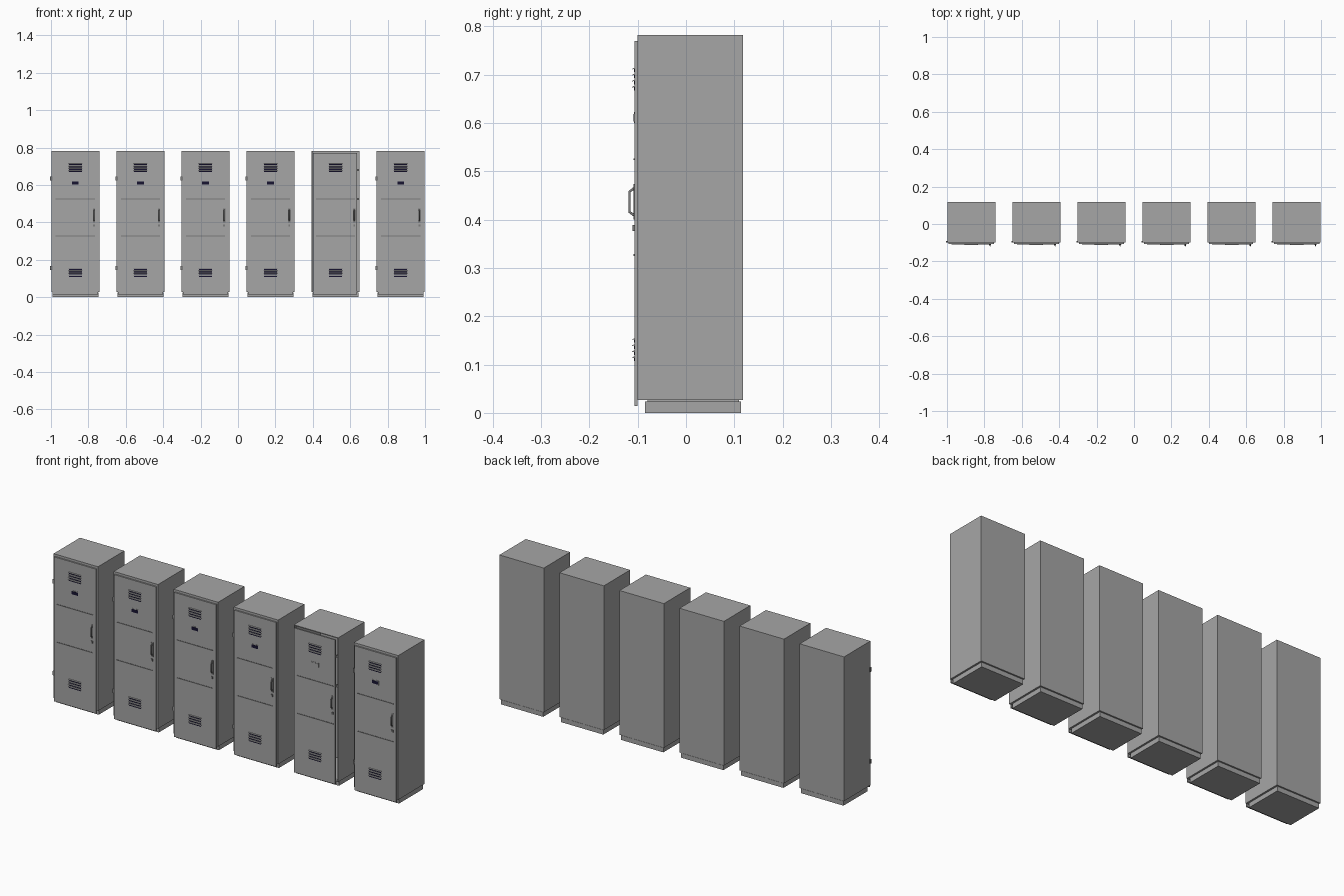
import bpy, bmesh, math
from mathutils import Matrix, Vector

if "Cube" in bpy.data.objects:
    bpy.data.objects.remove(bpy.data.objects["Cube"])


def material(name, rgb):
    m = bpy.data.materials.new(name)
    m.diffuse_color = (*rgb, 1)
    m.use_nodes = True
    m.node_tree.nodes["Principled BSDF"].inputs["Base Color"].default_value = m.diffuse_color
    return m


GREY = material("locker grey", (0.38, 0.38, 0.38))
HANDLE = material("handle grey", (0.2, 0.2, 0.2))
DARK = material("dark slot", (0.008, 0.006, 0.03))


def add_box(bm, x0, x1, y0, y1, z0, z1, tilt=0):
    """Box from its bounds, optionally tilted about the x axis."""
    c = Vector(((x0 + x1) / 2, (y0 + y1) / 2, (z0 + z1) / 2))
    mat = (Matrix.Translation(c) @ Matrix.Rotation(tilt, 4, 'X')
           @ Matrix.Diagonal((x1 - x0, y1 - y0, z1 - z0, 1)))
    bmesh.ops.create_cube(bm, size=1, matrix=mat)


def part(name, mat, boxes, cx):
    bm = bmesh.new()
    for b in boxes:
        add_box(bm, *b)
    me = bpy.data.meshes.new(name)
    bm.to_mesh(me)
    bm.free()
    me.materials.append(mat)
    ob = bpy.data.objects.new(name, me)
    ob.location.x = cx
    bpy.context.collection.objects.link(ob)
    return ob


def handle(cx):
    """Trapezoid grip bent from one bar."""
    cu = bpy.data.curves.new("door_handle", 'CURVE')
    cu.dimensions = '3D'
    cu.bevel_depth = 0.003
    cu.bevel_resolution = 1
    cu.use_fill_caps = True
    sp = cu.splines.new('POLY')
    pts = [(-0.106, 0.466), (-0.117, 0.458), (-0.117, 0.416), (-0.106, 0.408)]
    sp.points.add(len(pts) - 1)
    for p, (y, z) in zip(sp.points, pts):
        p.co = (0.1, y, z, 1)
    cu.materials.append(HANDLE)
    ob = bpy.data.objects.new("door_handle", cu)
    ob.location.x = cx
    bpy.context.collection.objects.link(ob)


W = 0.1285            # half width of a locker
FY, BY = -0.1, 0.118  # front and back of the body
Z0, Z1 = 0.027, 0.782
DY = -0.107           # door face

for i in range(6):
    cx = -0.8695 + i * 0.3478
    is_open = i == 4

    # plinth, with a thin shadow gap under the body
    part("plinth", GREY, [(-W + .006, W - .006, -0.085, 0.114, 0, 0.024),
                          (-W + .01, W - .01, -0.08, 0.11, 0.024, Z0)], cx)

    # cabinet body: a hollow shell where the door leaves a gap
    if is_open:
        t = 0.004
        part("cabinet_shell", GREY, [
            (-W, -W + t, FY, BY, Z0, Z1), (W - t, W, FY, BY, Z0, Z1),
            (-W + t, W - t, BY - t, BY, Z0, Z1),
            (-W + t, W - t, FY, BY - t, Z0, Z0 + t),
            (-W + t, W - t, FY, BY - t, Z1 - t, Z1)], cx)
        part("strike_plates", HANDLE, [
            (W - .016, W - t, -0.097, -0.088, z - .006, z + .006)
            for z in (0.525, 0.68)], cx)
    else:
        part("cabinet_body", GREY, [(-W, W, -0.095, BY, Z0, Z1)], cx)
        part("front_frame", GREY, [(-W, W, FY, -0.095, Z0, Z1)], cx)
        part("hinges", HANDLE, [
            (-W - .006, -W + .008, -0.1, -0.092, z - .011, z + .011)
            for z in (0.155, 0.635)], cx)

    # door panel
    right = 0.115 if is_open else 0.121
    part("door", GREY, [(-0.121, right, DY, FY, 0.014, 0.77)], cx)

    # two raised ribs across the door
    part("door_ribs", HANDLE, [(-0.105, 0.105, -0.109, DY, z - .002, z + .002)
                               for z in (0.327, 0.525)], cx)

    # louvred vents: dark slots with tilted slats above
    slots, slats = [], []
    for zc in (0.69, 0.13):
        for k in (-1.5, -0.5, 0.5, 1.5):
            z = zc + k * 0.0125
            slots.append((-0.035, 0.035, DY - .0008, DY, z - .0035, z + .0035))
            slats.append((-0.036, 0.036, -0.1115, -0.1065, z + .003, z + .0045,
                          math.radians(30)))
    part("vent_slots", DARK, slots, cx)
    part("vent_slats", GREY, slats, cx)

    # label holder
    part("label_frame", GREY, [(-0.021, 0.021, -0.108, DY, 0.6, 0.623)], cx)
    part("label_card", GREY if is_open else DARK,
         [(-0.018, 0.018, -0.109, -0.108, 0.603, 0.619)], cx)

    # handle, its backing plate and the lock
    part("handle_plate", HANDLE, [(0.094, 0.106, -0.1085, DY, 0.4, 0.474)], cx)
    handle(cx)
    part("lock", HANDLE, [(0.095, 0.105, -0.111, DY, 0.377, 0.389)], cx)
